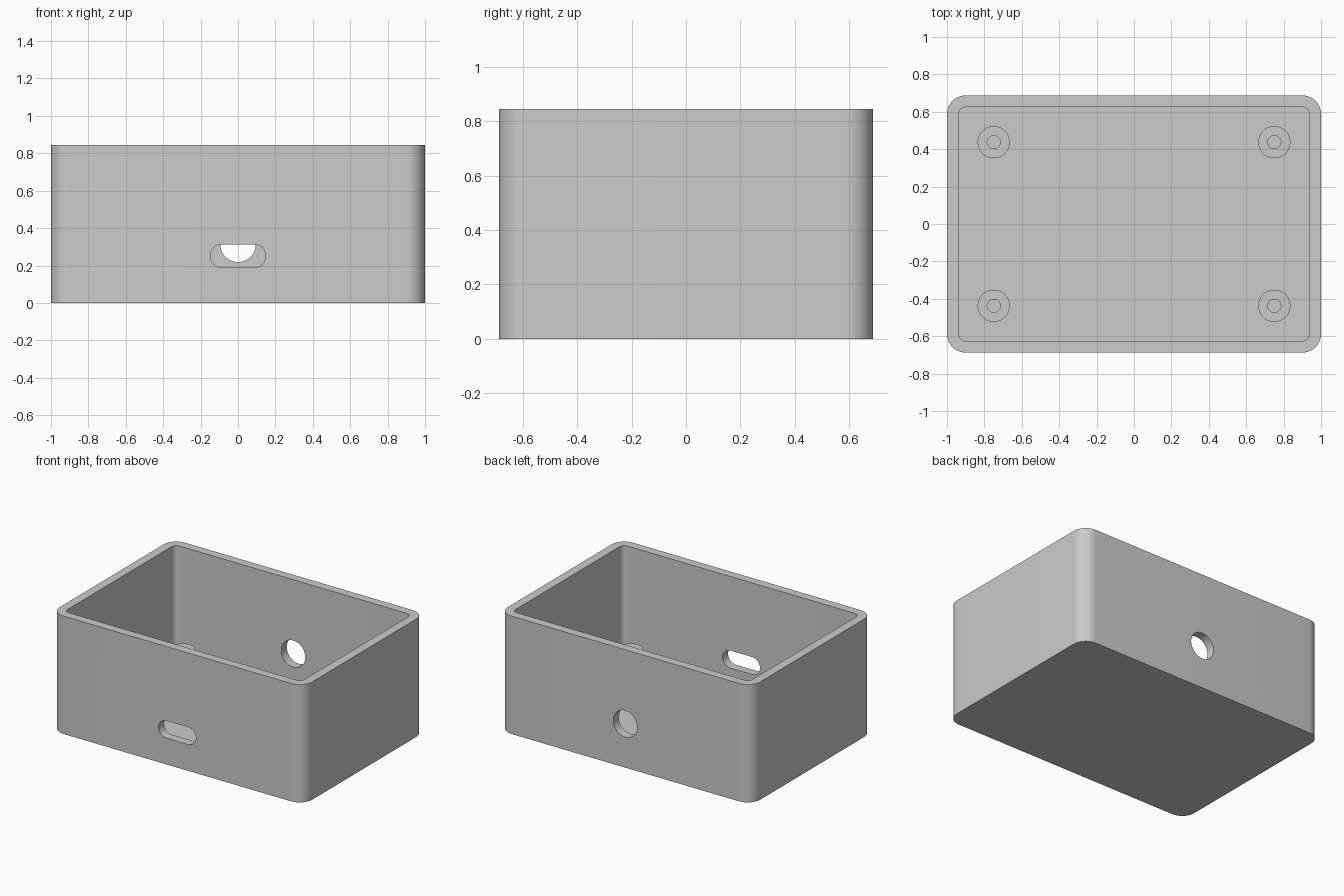
import bpy
import bmesh
from math import pi, cos, sin, radians
from mathutils import Matrix

# Main dimensions
HALF_X, HALF_Y, HEIGHT = 1.0, 0.6875, 0.844
WALL, CORNER = 0.0625, 0.1

cube = bpy.data.objects.get("Cube")
if cube:
    bpy.data.objects.remove(cube, do_unlink=True)

grey = bpy.data.materials.new("plain grey")
grey.use_nodes = True
grey.diffuse_color = (0.6, 0.6, 0.6, 1)
grey.node_tree.nodes["Principled BSDF"].inputs["Base Color"].default_value = (0.6, 0.6, 0.6, 1)


def rounded_outline(hx, hy, r, steps=12):
    """Rounded rectangle; a circle when hx == hy == r."""
    points = []
    for quarter, (sx, sy) in enumerate([(1, 1), (-1, 1), (-1, -1), (1, -1)]):
        for i in range(steps + 1):
            a = (quarter + i / steps) * pi / 2
            points.append((sx * (hx - r) + r * cos(a), sy * (hy - r) + r * sin(a)))
    return points


def prism(name, hx, hy, r, z0, z1, matrix=Matrix()):
    """Extrude a rounded rectangle from z0 to z1, then place it."""
    bm = bmesh.new()
    base = bm.faces.new([bm.verts.new((x, y, z0)) for x, y in rounded_outline(hx, hy, r)])
    top = bmesh.ops.extrude_face_region(bm, geom=[base])["geom"]
    verts = [v for v in top if isinstance(v, bmesh.types.BMVert)]
    bmesh.ops.translate(bm, vec=(0, 0, z1 - z0), verts=verts)
    bmesh.ops.remove_doubles(bm, verts=bm.verts[:], dist=1e-5)
    bmesh.ops.recalc_face_normals(bm, faces=bm.faces[:])
    bm.transform(matrix)
    mesh = bpy.data.meshes.new(name)
    bm.to_mesh(mesh)
    bm.free()
    mesh.materials.append(grey)
    obj = bpy.data.objects.new(name, mesh)
    bpy.context.collection.objects.link(obj)
    return obj


def cut(obj, cutters):
    """Subtract the cutters, bake the result and remove them."""
    for cutter in cutters:
        cutter.hide_render = True
        mod = obj.modifiers.new("cut", 'BOOLEAN')
        mod.operation, mod.solver, mod.object = 'DIFFERENCE', 'EXACT', cutter
    graph = bpy.context.evaluated_depsgraph_get()
    baked = bpy.data.meshes.new_from_object(obj.evaluated_get(graph))
    obj.modifiers.clear()
    obj.data = baked
    for cutter in cutters:
        bpy.data.objects.remove(cutter, do_unlink=True)


def smooth(obj):
    bpy.ops.object.select_all(action='DESELECT')
    obj.select_set(True)
    bpy.context.view_layer.objects.active = obj
    bpy.ops.object.shade_smooth_by_angle(angle=radians(30))


def wall_opening(name, hx, hz, y, z):
    """Cutter running through a wall along y."""
    place = Matrix.Translation((0, y, z)) @ Matrix.Rotation(pi / 2, 4, 'X')
    return prism(name, hx, hz, hz, -0.15, 0.15, place)


# Open box with a slot in front and a round hole behind
box = prism("enclosure_box", HALF_X, HALF_Y, CORNER, 0, HEIGHT)
cut(box, [
    prism("cavity_cutter", HALF_X - WALL, HALF_Y - WALL, CORNER - WALL, WALL, HEIGHT + 0.2),
    wall_opening("slot_cutter", 0.148, 0.0625, -HALF_Y, 0.251),
    wall_opening("hole_cutter", 0.095, 0.095, HALF_Y, 0.3135),
])
smooth(box)

# Four hollow mounting posts on the floor
for side, sx in (("right", -1), ("left", 1)):
    for end, sy in (("front", -1), ("back", 1)):
        place = Matrix.Translation((sx * 0.75, sy * 0.4375, 0))
        post = prism(f"{end}_{side}_post", 0.086, 0.086, 0.086, WALL - 0.01, 0.219, place)
        cut(post, [prism("bore_cutter", 0.035, 0.035, 0.035, 0, 0.4, place)])
        smooth(post)
